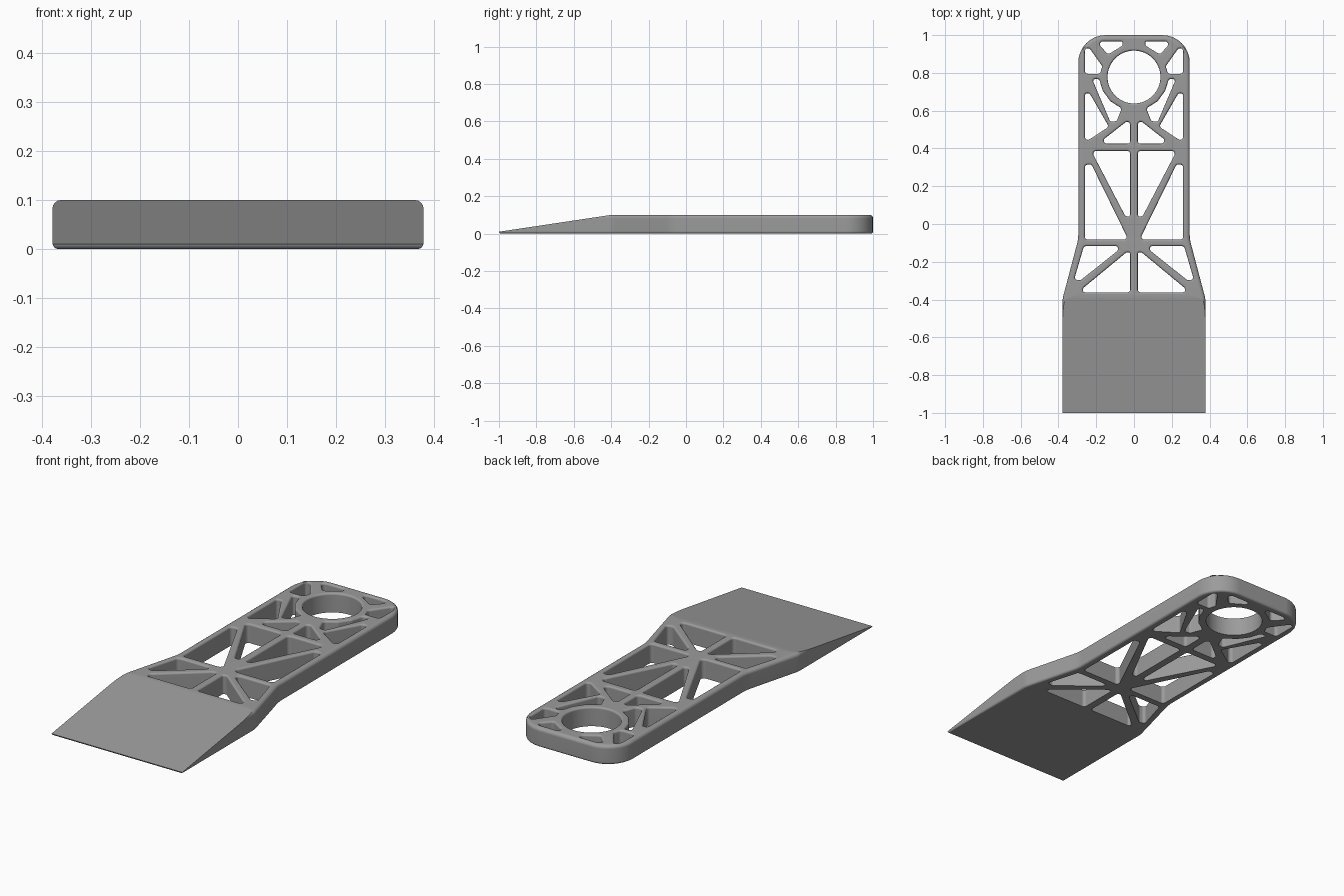
import bpy, bmesh, math
from mathutils import Vector, Matrix

if "Cube" in bpy.data.objects:
    bpy.data.objects.remove(bpy.data.objects["Cube"])

H = 0.10          # body thickness
EDGE = 0.018      # outer edge rounding
RIM = 0.010       # rounding on the upper rim of the cutouts


def rounded(corners, segs=6):
    """Counter-clockwise outline with rounded corners from (x, y, radius)."""
    pts = [Vector(c[:2]) for c in corners]
    n = len(pts)
    area = sum(pts[i - 1].x * pts[i].y - pts[i].x * pts[i - 1].y for i in range(n))
    out = []
    for i, p in enumerate(pts):
        a, b = pts[i - 1] - p, pts[(i + 1) % n] - p
        half = a.angle(b) / 2
        r = corners[i][2]
        if r == 0 or half > 1.55:
            out.append(p)
            continue
        t = min(r / math.tan(half), 0.48 * a.length, 0.48 * b.length)
        r = t * math.tan(half)
        a.normalize()
        b.normalize()
        c = p + (a + b).normalized() * (r / math.sin(half))
        v = p + a * t - c
        turn = math.pi - 2 * half
        if a.x * b.y - a.y * b.x > 0:
            turn = -turn
        out += [c + Matrix.Rotation(turn * k / segs, 2) @ v for k in range(segs + 1)]
    return out if area > 0 else out[::-1]


def offset(pts, d):
    """Move a closed outline outward by d with mitred corners."""
    res = []
    for i, p in enumerate(pts):
        e1 = (p - pts[i - 1]).normalized()
        e2 = (pts[(i + 1) % len(pts)] - p).normalized()
        n1, n2 = Vector((e1.y, -e1.x)), Vector((e2.y, -e2.x))
        res.append(p + (n1 + n2) * (d / (1 + n1.dot(n2))))
    return res


def fillet(r, top):
    """(z, inset) steps of a quarter round at the top or bottom edge."""
    steps = []
    for k in range(5):
        a = math.pi / 2 * k / 4
        z, d = r * (1 - math.sin(a)), r * (1 - math.cos(a))
        steps.append((H - z, d) if top else (z, d))
    return steps if top else steps[::-1]


def wall(bm, pts, levels, sign):
    """Side wall along an outline; returns its bottom and top edge loops."""
    rings = [[bm.verts.new((q.x, q.y, z)) for q in offset(pts, sign * d)] for z, d in levels]
    n = len(pts)
    for lo, hi in zip(rings, rings[1:]):
        for i in range(n):
            j = (i + 1) % n
            bm.faces.new((lo[i], lo[j], hi[j], hi[i])).smooth = True
    return [[bm.edges.get((r[i - 1], r[i])) for i in range(n)] for r in (rings[0], rings[-1])]


# Half outline of the body, then mirrored
half = [(0.378, -1.0, 0), (0.378, -0.395, 0.12), (0.295, -0.08, 0.2), (0.295, 1.0, 0.145)]
outline = rounded(half + [(-x, y, r) for x, y, r in reversed(half)], 8)

# Cutouts between the struts on one side
cutouts = [
    [(0.06, 0.967), (0.20, 0.967), (0.137, 0.897), (0.06, 0.945)],
    [(0.26, 0.93), (0.235, 0.93), (0.168, 0.835), (0.18, 0.795), (0.26, 0.795)],
    [(0.222, 0.768), (0.185, 0.768), (0.165, 0.705), (0.125, 0.65), (0.065, 0.612),
     (0.092, 0.545), (0.125, 0.54)],
    [(0.26, 0.692), (0.235, 0.692), (0.133, 0.515), (0.26, 0.432)],
    [(0.02, 0.558), (0.02, 0.425), (0.19, 0.425)],
    [(0.02, 0.387), (0.226, 0.387), (0.045, 0.04), (0.02, 0.04)],
    [(0.26, 0.315), (0.225, 0.315), (0.03, -0.083), (0.26, -0.083)],
    [(0.265, -0.117), (0.085, -0.117), (0.085, -0.14), (0.283, -0.298), (0.317, -0.295)],
    [(0.02, -0.15), (0.02, -0.362), (0.27, -0.362), (0.27, -0.34), (0.04, -0.15)],
]
holes = []
for c in cutouts:
    for s in (1, -1):
        holes.append(rounded([(s * x, y, 0.016) for x, y in c]))
# Round hanging hole
holes.append([Vector((0.14 * math.cos(a), 0.778 + 0.14 * math.sin(a)))
              for a in (math.tau * k / 64 for k in range(64))])

# Walls and caps
bm = bmesh.new()
loops = [wall(bm, outline, fillet(0.012, False) + fillet(EDGE, True), -1)]
loops += [wall(bm, h, [(0, 0)] + fillet(RIM, True), 1) for h in holes]
for k, nz in ((0, -1), (1, 1)):
    edges = [e for lp in loops for e in lp[k]]
    bmesh.ops.triangle_fill(bm, edges=edges, use_beauty=True, normal=(0, 0, nz))

# Sloped blade cut from the thick body
bmesh.ops.bisect_plane(bm, geom=bm.verts[:] + bm.edges[:] + bm.faces[:], dist=1e-5,
                       plane_co=(0, -0.4, H - 0.0003), plane_no=(0, -0.15, 1), clear_outer=True)
bmesh.ops.holes_fill(bm, edges=[e for e in bm.edges if e.is_boundary], sides=0)
bmesh.ops.recalc_face_normals(bm, faces=bm.faces[:])

mesh = bpy.data.meshes.new("scraper_body")
bm.to_mesh(mesh)
bm.free()
mesh.set_sharp_from_angle(angle=math.radians(32))
body = bpy.data.objects.new("scraper_body", mesh)
bpy.context.collection.objects.link(body)
weighted = body.modifiers.new("even_shading", 'WEIGHTED_NORMAL')
weighted.keep_sharp = True

grey = bpy.data.materials.new("mid_grey")
grey.diffuse_color = (0.33, 0.33, 0.33, 1)
grey.use_nodes = True
grey.node_tree.nodes["Principled BSDF"].inputs["Base Color"].default_value = grey.diffuse_color
mesh.materials.append(grey)
